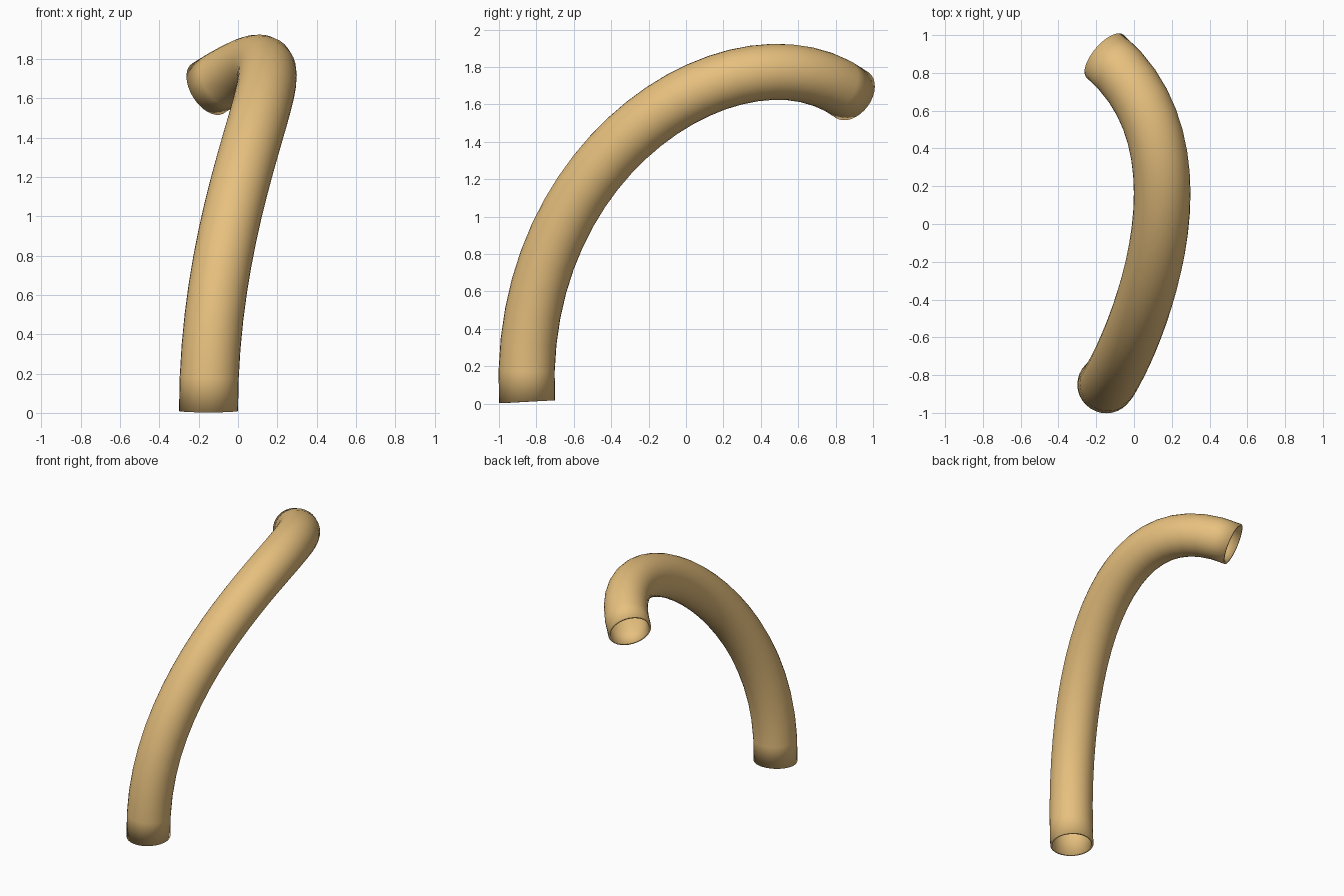
import bpy

if "Cube" in bpy.data.objects:
    bpy.data.objects.remove(bpy.data.objects["Cube"])

# Centreline of the bent pipe: one cubic sweep from foot to mouth
curve = bpy.data.curves.new("pipe", 'CURVE')
curve.dimensions = '3D'
curve.resolution_u = 24
curve.bevel_depth = 0.15
curve.bevel_resolution = 14
curve.use_fill_caps = False
spline = curve.splines.new('BEZIER')
spline.bezier_points.add(1)
foot, mouth = spline.bezier_points
for bp in (foot, mouth):
    bp.handle_left_type = bp.handle_right_type = 'FREE'
foot.co = (-.15, -.85, .01)
foot.handle_left = (-.15, -.84, -.2)
foot.handle_right = (-.15, -.92, 1.36)
mouth.co = (-.153, .888, 1.65)
mouth.handle_left = (.525, .31, 2.08)
mouth.handle_right = (-.289, 1.004, 1.564)

pipe = bpy.data.objects.new("pipe", curve)
bpy.context.collection.objects.link(pipe)
bpy.context.view_layer.objects.active = pipe
pipe.select_set(True)
bpy.ops.object.convert(target='MESH')
pipe = bpy.context.object
pipe.name = "pipe"

# Thin open wall
wall = pipe.modifiers.new("wall", 'SOLIDIFY')
wall.thickness = 0.015
wall.offset = -1
bpy.ops.object.shade_smooth_by_angle()

mat = bpy.data.materials.new("tan")
mat.diffuse_color = (0.8, 0.53, 0.21, 1)
mat.use_nodes = True
mat.node_tree.nodes["Principled BSDF"].inputs["Base Color"].default_value = mat.diffuse_color
pipe.data.materials.clear()
pipe.data.materials.append(mat)
